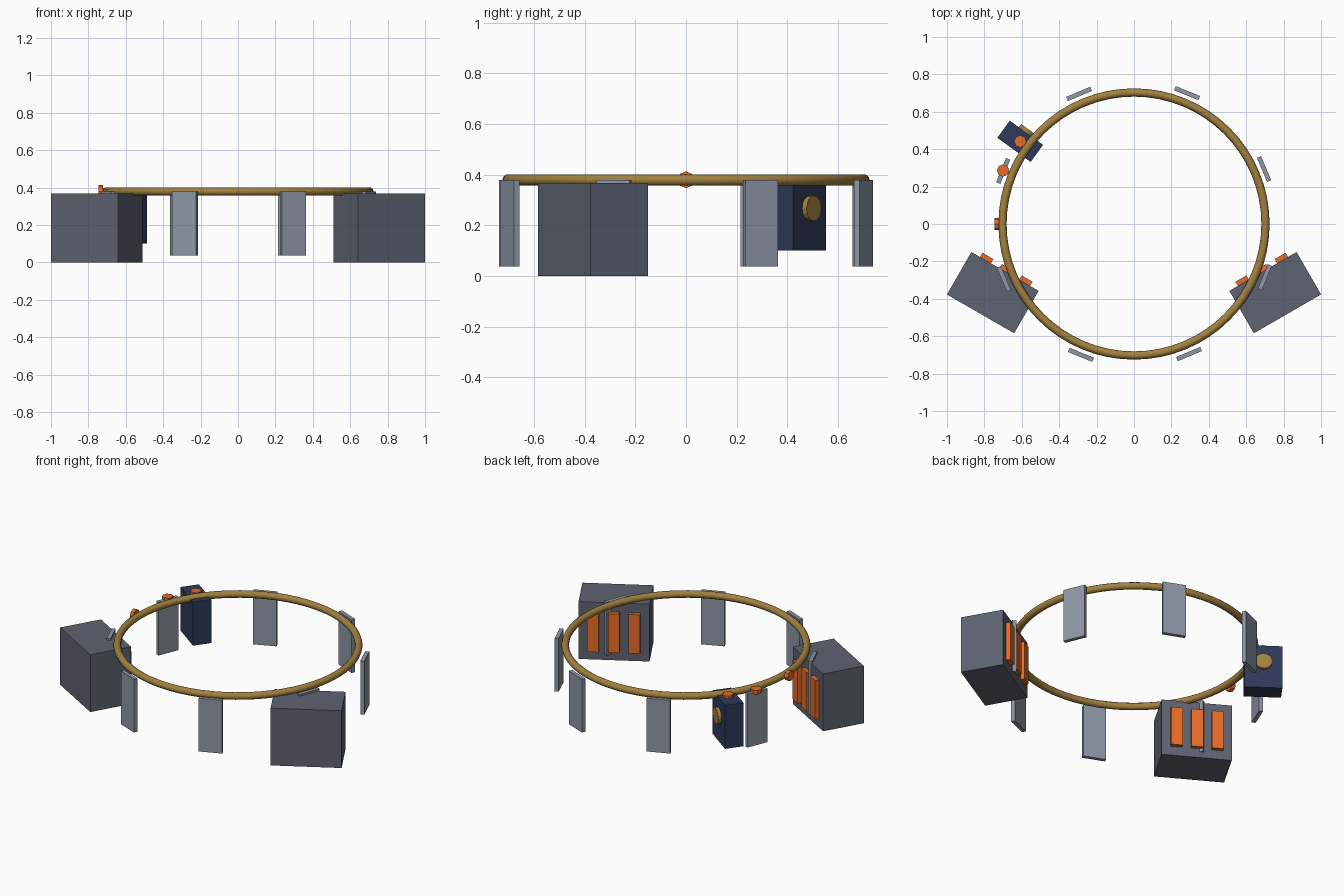
import bpy
from math import radians, cos, sin, pi

if "Cube" in bpy.data.objects:
    bpy.data.objects.remove(bpy.data.objects["Cube"])


def material(name, rgb):
    m = bpy.data.materials.new(name)
    m.diffuse_color = (*rgb, 1)
    m.use_nodes = True
    m.node_tree.nodes["Principled BSDF"].inputs["Base Color"].default_value = m.diffuse_color
    return m


STEEL = material("pale_steel", (0.27, 0.31, 0.38))
SLATE = material("dark_slate", (0.11, 0.125, 0.165))
BRASS = material("brass", (0.36, 0.22, 0.05))
ORANGE = material("orange", (0.80, 0.15, 0.02))
NAVY = material("navy", (0.028, 0.042, 0.10))


def finish(name, mat):
    ob = bpy.context.object
    ob.name = name
    ob.data.materials.append(mat)
    return ob


def box(name, loc, size, rot_z, mat):
    bpy.ops.mesh.primitive_cube_add(size=1, location=loc, rotation=(0, 0, rot_z))
    ob = finish(name, mat)
    ob.scale = size
    return ob


def disc(name, loc, radius, depth, rot, sides, mat):
    bpy.ops.mesh.primitive_cylinder_add(vertices=sides, radius=radius, depth=depth,
                                        location=loc, rotation=rot)
    return finish(name, mat)


# Brass ring
bpy.ops.mesh.primitive_torus_add(major_radius=0.703, minor_radius=0.022,
                                 major_segments=64, minor_segments=10,
                                 location=(0, 0, 0.379))
finish("ring_rail", BRASS)
bpy.ops.object.shade_smooth()

# Eight upright panels around the ring
for k in range(8):
    a = 0.4 + k * pi / 4
    box(f"panel_{k + 1}", (0.755 * cos(a), 0.755 * sin(a), 0.209),
        (0.024, 0.14, 0.342), a, STEEL)

# Two cabinets with orange slats on their inner faces
for side, label in ((-1, "left"), (1, "right")):
    rot = side * radians(30)
    cx, cy = side * 0.755, -0.367
    box(f"{label}_cabinet", (cx, cy, 0.184), (0.415, 0.262, 0.368), rot, SLATE)
    for i in (-1, 0, 1):
        u, v = i * 0.121, 0.142
        box(f"{label}_slat_{i + 2}",
            (cx + u * cos(rot) - v * sin(rot), cy + u * sin(rot) + v * cos(rot), 0.184),
            (0.068, 0.03, 0.25), rot, ORANGE)

# Control box, long side pointing outward, with a dial on its rear face
a = radians(144)
bx, by = 0.752 * cos(a), 0.752 * sin(a)
box("control_box", (bx, by, 0.24), (0.22, 0.113, 0.28), a, NAVY)
tx, ty = sin(a), -cos(a)
disc("dial", (bx + 0.065 * tx, by + 0.065 * ty, 0.267), 0.05, 0.026,
     (pi / 2, 0, a), 16, BRASS)

# Orange buttons: two lying flat, one facing outward on the ring
disc("button_1", (bx, by, 0.385), 0.033, 0.025, (0, 0, 0), 8, ORANGE)
disc("button_2", (-0.70, 0.286, 0.385), 0.033, 0.025, (0, 0, 0), 8, ORANGE)
disc("button_3", (-0.733, 0, 0.38), 0.033, 0.025, (0, pi / 2, 0), 8, ORANGE)
